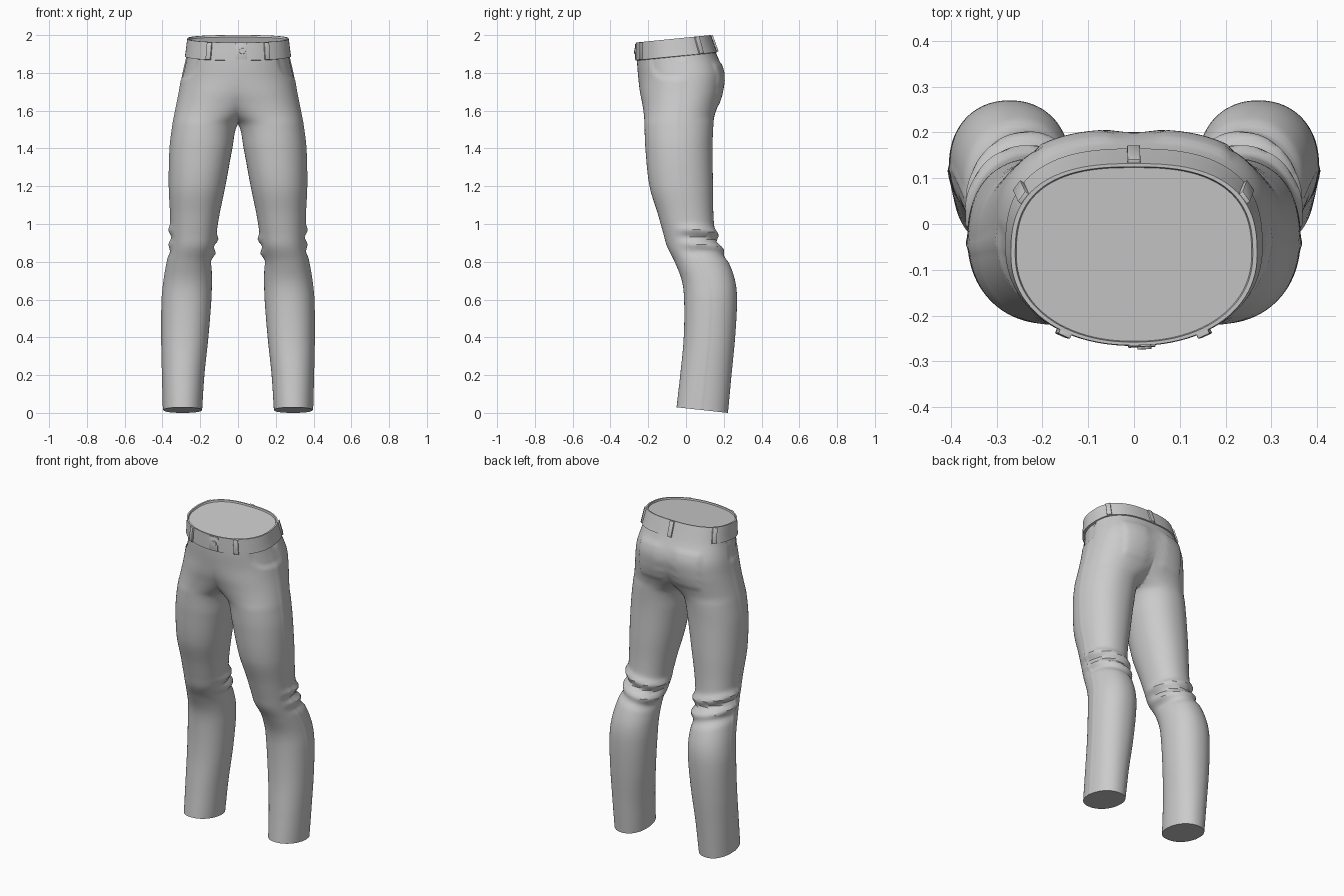
import bpy, bmesh
from math import sin, cos, pi, exp, hypot, radians, copysign
from mathutils import Vector, Matrix

if "Cube" in bpy.data.objects:
    bpy.data.objects.remove(bpy.data.objects["Cube"])

# Profile of one leg and its half of the pelvis: z, inner x, outer x, front y, back y
PROFILE = [
    (0.015, .190, .395, -.050, .222), (0.20, .178, .400, -.030, .240),
    (0.40, .157, .404, -.012, .260), (0.60, .141, .402, -.010, .270),
    (0.70, .138, .392, -.022, .260), (0.80, .138, .375, -.060, .225),
    (0.88, .122, .358, -.100, .180), (0.95, .114, .355, -.120, .155),
    (1.05, .098, .357, -.148, .145), (1.20, .067, .364, -.193, .143),
    (1.40, .030, .360, -.215, .140), (1.525, .003, .345, -.220, .145),
    (1.57, -.050, .337, -.222, .150), (1.63, -.130, .325, -.230, .170),
    (1.70, -.215, .311, -.243, .192), (1.78, -.280, .297, -.252, .199),
    (1.88, -.275, .275, -.259, .160), (1.98, -.262, .262, -.258, .125)]
TOP, BAND, SEG = 1.98, 1.885, 96


def smooth(a, b, v):
    v = max(0, min(1, (v - a) / (b - a)))
    return v * v * (3 - 2 * v)


def profile(z):
    """Smooth interpolation of the profile table."""
    p = PROFILE
    i = 0
    while i < len(p) - 2 and z > p[i + 1][0]:
        i += 1
    h = p[i + 1][0] - p[i][0]
    u = (z - p[i][0]) / h

    def slope(k, c):
        a, b = p[max(k - 1, 0)], p[min(k + 1, len(p) - 1)]
        return (b[c] - a[c]) / (b[0] - a[0])
    return [(1 + 2 * u) * (1 - u) ** 2 * p[i][c] + u * u * (3 - 2 * u) * p[i + 1][c]
            + h * (u * (1 - u) ** 2 * slope(i, c) - u * u * (1 - u) * slope(i + 1, c))
            for c in range(1, 5)]


def relief(t, x, y, z):
    """Folds, pockets, seam and waistband as offsets from the smooth surface."""
    d = 0.007 if z > BAND else 0
    back = smooth(-.7, .3, sin(t))
    tilt = .025 * cos(t)
    for zc, w, amp in ((.945, .022, .016), (.905, .016, -.008), (.868, .020, .013), (.825, .02, -.008)):
        d += amp * back * exp(-((z - zc - tilt) / w) ** 2)
    if z < BAND:
        d += .003 * exp(-((t + .065) / .04) ** 2)
        if y < -.02:
            d -= .008 * (1 - smooth(.93, 1.07, hypot((x - .31) / .095, (z - 1.89) / .12)))
        if y > 0:
            d += .006 * (smooth(.045, .055, x) * (1 - smooth(.2, .21, x))
                         * smooth(1.62, 1.635, z) * (1 - smooth(1.825, 1.84, z)))
    return d


def surf(t, z, scale=1, drop=0):
    xi, xo, yf, yb = profile(z)
    hip = smooth(1.5, 1.85, z)
    n = 2.15 + (.5 * hip if sin(t) > 0 else 0)
    c, s = cos(t), sin(t)
    cx, cy, rx, ry = (xi + xo) / 2, (yf + yb) / 2, (xo - xi) / 2, (yb - yf) / 2
    dx = rx * copysign(abs(c) ** (2 / n), c)
    dy = ry * copysign(abs(s) ** (2 / n), s)
    d = relief(t, cx + dx, cy + dy, z)
    x, y = cx + (dx + d * c) * scale, cy + (dy + d * s) * scale
    # tilted waist and hems
    zz = z + .1 * (y + .07) * smooth(1.6, 1.88, z) - .11 * (y - .085) * (1 - smooth(0, .4, z))
    return Vector((x, y, zz - drop))


def finish(bm, name, mirror=False):
    bmesh.ops.recalc_face_normals(bm, faces=bm.faces)
    me = bpy.data.meshes.new(name)
    bm.to_mesh(me)
    bm.free()
    ob = bpy.data.objects.new(name, me)
    bpy.context.collection.objects.link(ob)
    bpy.ops.object.select_all(action='DESELECT')
    ob.select_set(True)
    bpy.context.view_layer.objects.active = ob
    bpy.ops.object.shade_smooth_by_angle(angle=radians(35))
    if mirror:
        m = ob.modifiers.new("Mirror", 'MIRROR')
        m.use_clip = True
    return ob


# Trousers: one tube from hem to waist, cut at the centre and mirrored
bm = bmesh.new()
zs = sorted([.015 + (TOP - .015) * i / 150 for i in range(151)] + [BAND - .001, BAND + .001])
rows = [(z, 1, 0) for z in zs] + [(TOP, .965, 0), (TOP, .955, .01)]
rings = [[bm.verts.new(surf(-pi + 2 * pi * k / SEG, *r)) for k in range(SEG)] for r in rows]
for a, b in zip(rings, rings[1:]):
    for k in range(SEG):
        j = (k + 1) % SEG
        bm.faces.new((a[k], a[j], b[j], b[k]))
# closed hem and waist
for ring in (rings[0], rings[-1]):
    mid = bm.verts.new(sum((v.co for v in ring), Vector()) / SEG)
    for k in range(SEG):
        bm.faces.new((ring[k], ring[(k + 1) % SEG], mid))
bmesh.ops.bisect_plane(bm, geom=bm.verts[:] + bm.edges[:] + bm.faces[:], dist=1e-5,
                       plane_co=(0, 0, 0), plane_no=(1, 0, 0), clear_inner=True)
finish(bm, "trousers", True)


def frame(deg, z):
    """Placement on the surface: x along the waist, y outward, z up."""
    t, e = radians(deg), .01
    up = (surf(t, z + e) - surf(t, z - e)).normalized()
    along = (surf(t - e, z) - surf(t + e, z)).normalized()
    out = up.cross(along).normalized()
    m = Matrix((along, out, up)).transposed().to_4x4()
    m.translation = surf(t, z)
    return m


def box(name, deg, z, size):
    b = bmesh.new()
    bmesh.ops.create_cube(b, size=1, matrix=frame(deg, z) @ Matrix.Diagonal((*size, 1)))
    bmesh.ops.bevel(b, geom=b.edges[:], offset=.002, segments=2, affect='EDGES', profile=.5)
    finish(b, name)


# Belt loops
for name, deg in (("front_loop_right", -58), ("front_loop_left", -122), ("side_loop_right", 31.5),
                  ("side_loop_left", 148.5), ("back_loop", 90)):
    box(name, deg, 1.932, (.028, .018, .092))

# Waist button and the overlapping end of the waistband
box("waistband_flap", -87, 1.932, (.06, .006, .085))
b = bmesh.new()
bmesh.ops.create_cone(b, cap_ends=True, segments=24, radius1=.018, radius2=.015, depth=.016,
                      matrix=frame(-86, 1.935) @ Matrix.Rotation(-pi / 2, 4, 'X'))
finish(b, "button")
